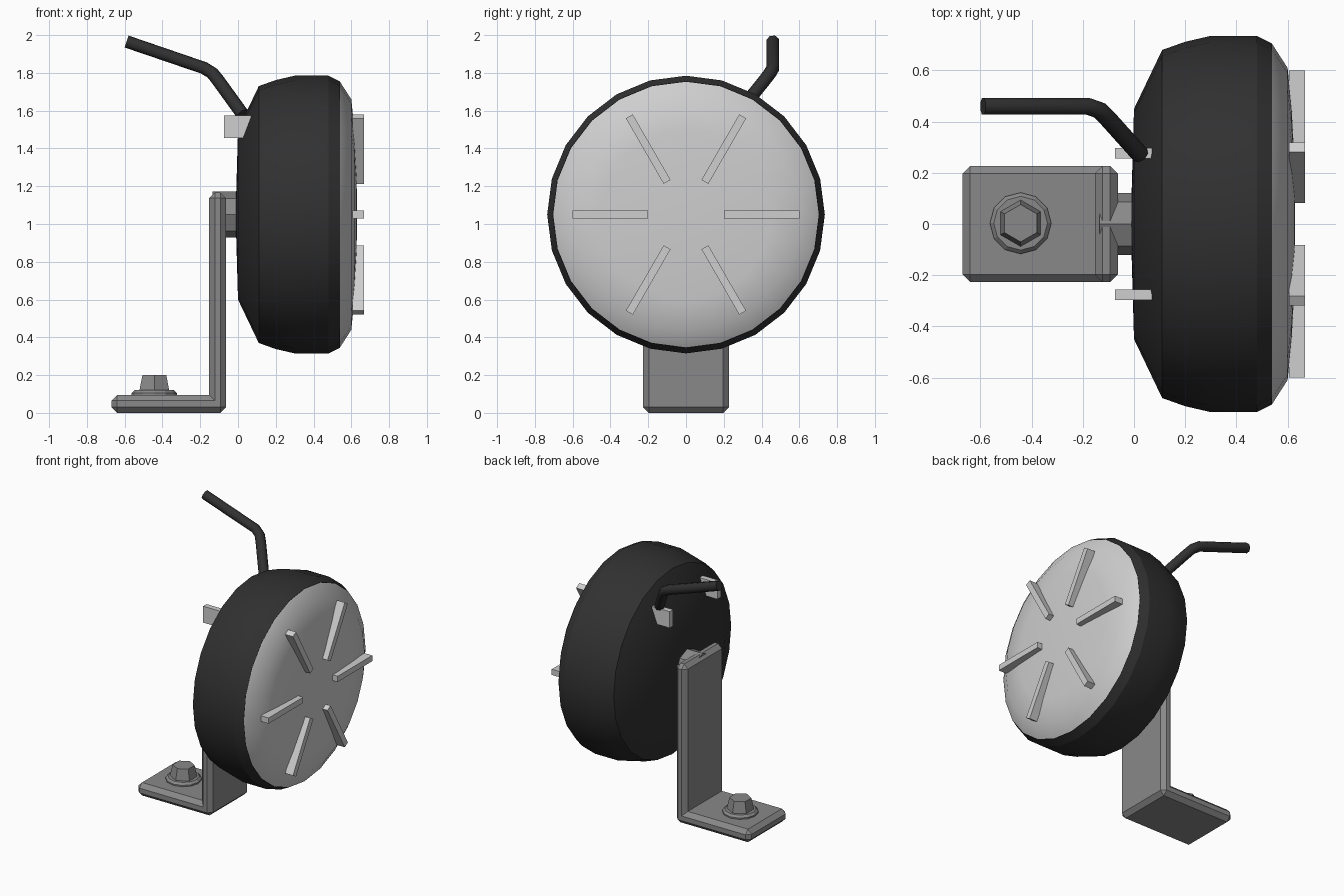
import bpy, bmesh, math
from mathutils import Matrix, Vector

if "Cube" in bpy.data.objects:
    bpy.data.objects.remove(bpy.data.objects["Cube"])

AXIS_Z = 1.05  # height of the lamp's centre line


def material(name, level):
    m = bpy.data.materials.new(name)
    m.use_nodes = True
    colour = (level, level, level, 1)
    m.diffuse_color = colour
    m.node_tree.nodes["Principled BSDF"].inputs["Base Color"].default_value = colour
    return m


black = material("black plastic", 0.03)
steel = material("grey steel", 0.25)
glass = material("pale lens", 0.62)
trim = material("light grey trim", 0.62)


def finish(name, bm, mat, smooth=None):
    bmesh.ops.recalc_face_normals(bm, faces=bm.faces)
    mesh = bpy.data.meshes.new(name)
    bm.to_mesh(mesh)
    bm.free()
    mesh.materials.append(mat)
    ob = bpy.data.objects.new(name, mesh)
    bpy.context.collection.objects.link(ob)
    if smooth:
        bpy.ops.object.select_all(action="DESELECT")
        ob.select_set(True)
        bpy.context.view_layer.objects.active = ob
        bpy.ops.object.shade_smooth_by_angle(angle=math.radians(smooth))
    return ob


def box(name, lo, hi, mat, turn=None):
    bm = bmesh.new()
    lo, hi = Vector(lo), Vector(hi)
    size = Matrix.Diagonal((*(hi - lo), 1))
    bmesh.ops.create_cube(bm, size=1, matrix=Matrix.Translation((lo + hi) / 2) @ size)
    if turn:
        bmesh.ops.transform(bm, matrix=turn, verts=bm.verts)
    return finish(name, bm, mat)


def revolve(name, profile, sides, mat, place, smooth=None):
    """Turn (height, radius) points about local z, then place the result."""
    bm = bmesh.new()
    rings = []
    for h, r in profile:
        angles = [math.tau * i / sides for i in range(sides)]
        rings.append([bm.verts.new((r * math.cos(a), r * math.sin(a), h)) for a in angles])
    for low, high in zip(rings, rings[1:]):
        for i in range(sides):
            j = (i + 1) % sides
            bm.faces.new((low[i], low[j], high[j], high[i]))
    bm.faces.new(rings[0])
    bm.faces.new(rings[-1])
    bmesh.ops.transform(bm, matrix=place, verts=bm.verts)
    return finish(name, bm, mat, smooth)


lamp = Matrix.Translation((0, 0, AXIS_Z)) @ Matrix.Rotation(math.pi / 2, 4, "Y")

# Lamp body and domed lens
revolve("lamp_housing",
        [(-0.01, 0.1), (0, 0.45), (0.11, 0.68), (0.2, 0.712), (0.3, 0.735),
         (0.48, 0.735), (0.54, 0.705)], 24, black, lamp, 25)
revolve("lamp_lens",
        [(0.535, 0.7), (0.54, 0.703), (0.6, 0.61), (0.616, 0.45), (0.627, 0.25), (0.63, 0.05)],
        24, glass, lamp, 60)

# Radial bars on the lens
for i in range(6):
    turn = Matrix.Translation((0, 0, AXIS_Z)) @ Matrix.Rotation(i * math.pi / 3, 4, "X")
    box("lens_bar", (0.605, 0.2, -0.021), (0.668, 0.6, 0.021), trim, turn)

# Tabs on the rear of the housing
for side in (-1, 1):
    box("rear_tab", (-0.075, side * 0.276 - 0.02, 1.455),
        (0.07, side * 0.276 + 0.02, 1.575), trim)

# L-shaped bracket with chamfered outer edges
bm = bmesh.new()
outline = [(-0.67, 0), (-0.063, 0), (-0.063, 1.167), (-0.153, 1.167), (-0.153, 0.095), (-0.67, 0.095)]
face = bm.faces.new([bm.verts.new((x, -0.227, z)) for x, z in outline])
out = bmesh.ops.extrude_face_region(bm, geom=[face])
moved = [v for v in out["geom"] if isinstance(v, bmesh.types.BMVert)]
bmesh.ops.translate(bm, vec=(0, 0.454, 0), verts=moved)
bmesh.ops.recalc_face_normals(bm, faces=bm.faces)
bmesh.ops.bevel(bm, geom=[e for e in bm.edges if e.is_convex], offset=0.03,
                segments=1, affect="EDGES")
finish("bracket", bm, steel)

# Neck joining bracket and lamp
revolve("neck", [(-0.135, 0.122), (0.02, 0.122)], 8, steel, lamp)

# Mounting bolt
bolt = Matrix.Translation((-0.443, 0.003, 0)) @ Matrix.Rotation(math.pi / 2, 4, "Z")
revolve("washer", [(0.09, 0.12), (0.105, 0.12), (0.12, 0.105)], 12, steel, bolt)
revolve("bolt_head", [(0.11, 0.093), (0.2, 0.073)], 6, steel, bolt)

# Bent cable
curve = bpy.data.curves.new("cable", "CURVE")
curve.dimensions = "3D"
curve.bevel_depth = 0.035
curve.bevel_resolution = 2
curve.use_fill_caps = True
path = [(0.025, 0.27, 1.58), (-0.105, 0.415, 1.76), (-0.135, 0.444, 1.798),
        (-0.18, 0.46, 1.826), (-0.59, 0.46, 1.966)]
spline = curve.splines.new("POLY")
spline.points.add(len(path) - 1)
for point, co in zip(spline.points, path):
    point.co = (*co, 1)
curve.materials.append(black)
cable = bpy.data.objects.new("cable", curve)
bpy.context.collection.objects.link(cable)
